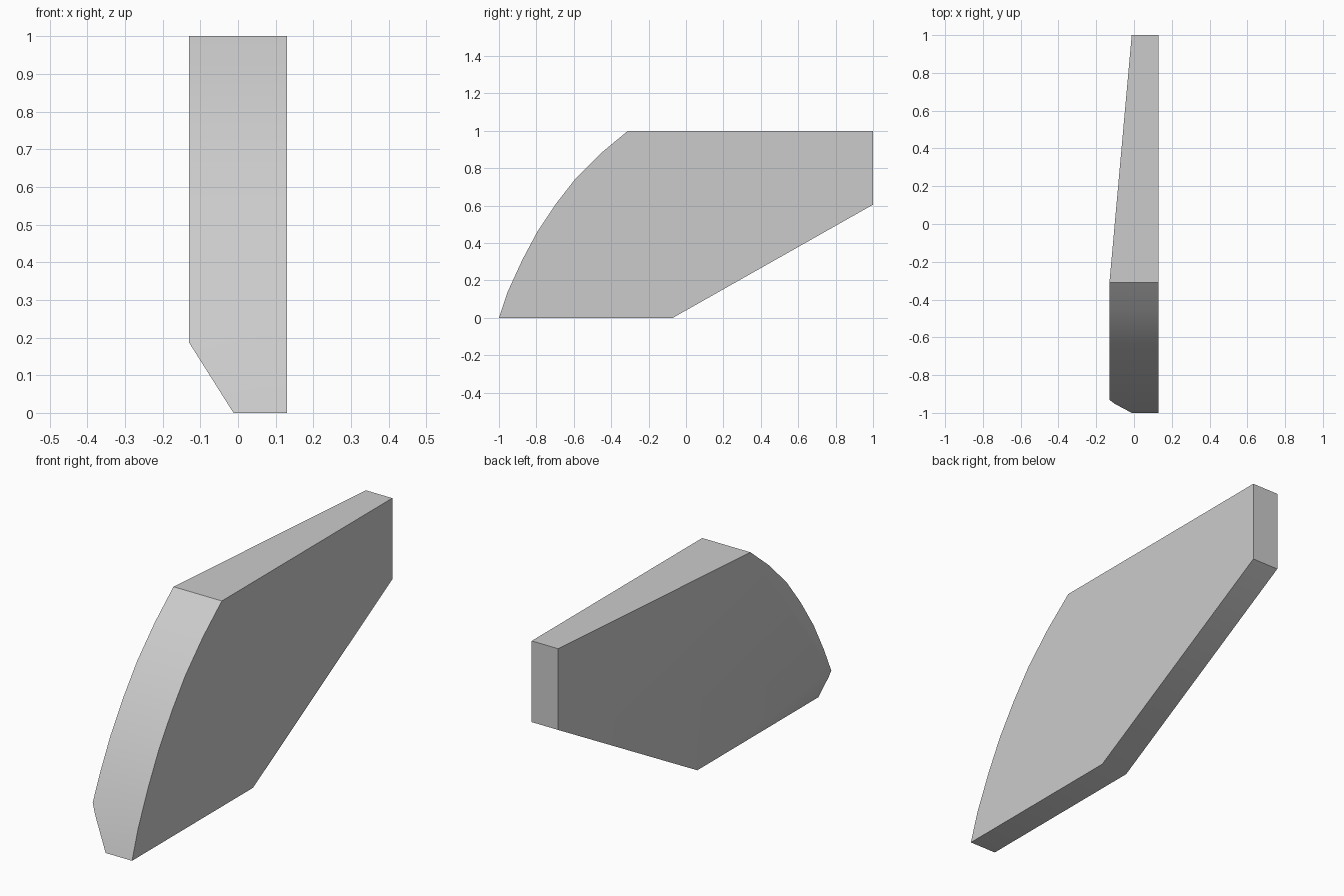
import bpy, bmesh, math

cube = bpy.data.objects.get("Cube")
if cube:
    bpy.data.objects.remove(cube, do_unlink=True)

grey = bpy.data.materials.new("plain grey")
grey.use_nodes = True
colour = (0.6, 0.6, 0.6, 1)
grey.diffuse_color = colour
grey.node_tree.nodes["Principled BSDF"].inputs["Base Color"].default_value = colour

OUTER, EDGE, FLAT = -0.13, -0.012, 0.13   # x of bulged side, thin rim, flat side
CHAMFER = 0.187                           # height where the lower chamfer ends

# Curved leading edge (y, z), then the straight rim
curve = [(-1, 0), (-0.953, 0.14), (-0.875, 0.31), (-0.795, 0.46), (-0.695, 0.61),
         (-0.59, 0.745), (-0.455, 0.88), (-0.31, 1)]
rim = [(1, 1), (1, 0.605), (-0.07, 0)]

points = [(FLAT, y, z) for y, z in curve + rim]
points += [(EDGE, y, z) for y, z in rim]
points += [(EDGE + (OUTER - EDGE) * min(z / CHAMFER, 1), y, z) for y, z in curve]
points.append((OUTER, -0.931, CHAMFER))

# Solid wedge panel wrapped around the profile
bm = bmesh.new()
verts = [bm.verts.new(p) for p in points]
hull = bmesh.ops.convex_hull(bm, input=verts)
loose = [v for v in bm.verts if not v.link_faces]
bmesh.ops.delete(bm, geom=loose, context='VERTS')
bmesh.ops.dissolve_limit(bm, angle_limit=math.radians(1), verts=bm.verts, edges=bm.edges)
bmesh.ops.recalc_face_normals(bm, faces=bm.faces)
mesh = bpy.data.meshes.new("wedge_panel")
bm.to_mesh(mesh)
bm.free()
mesh.materials.append(grey)

panel = bpy.data.objects.new("wedge_panel", mesh)
bpy.context.collection.objects.link(panel)
bpy.context.view_layer.objects.active = panel
panel.select_set(True)
bpy.ops.object.shade_smooth_by_angle(angle=math.radians(30))
